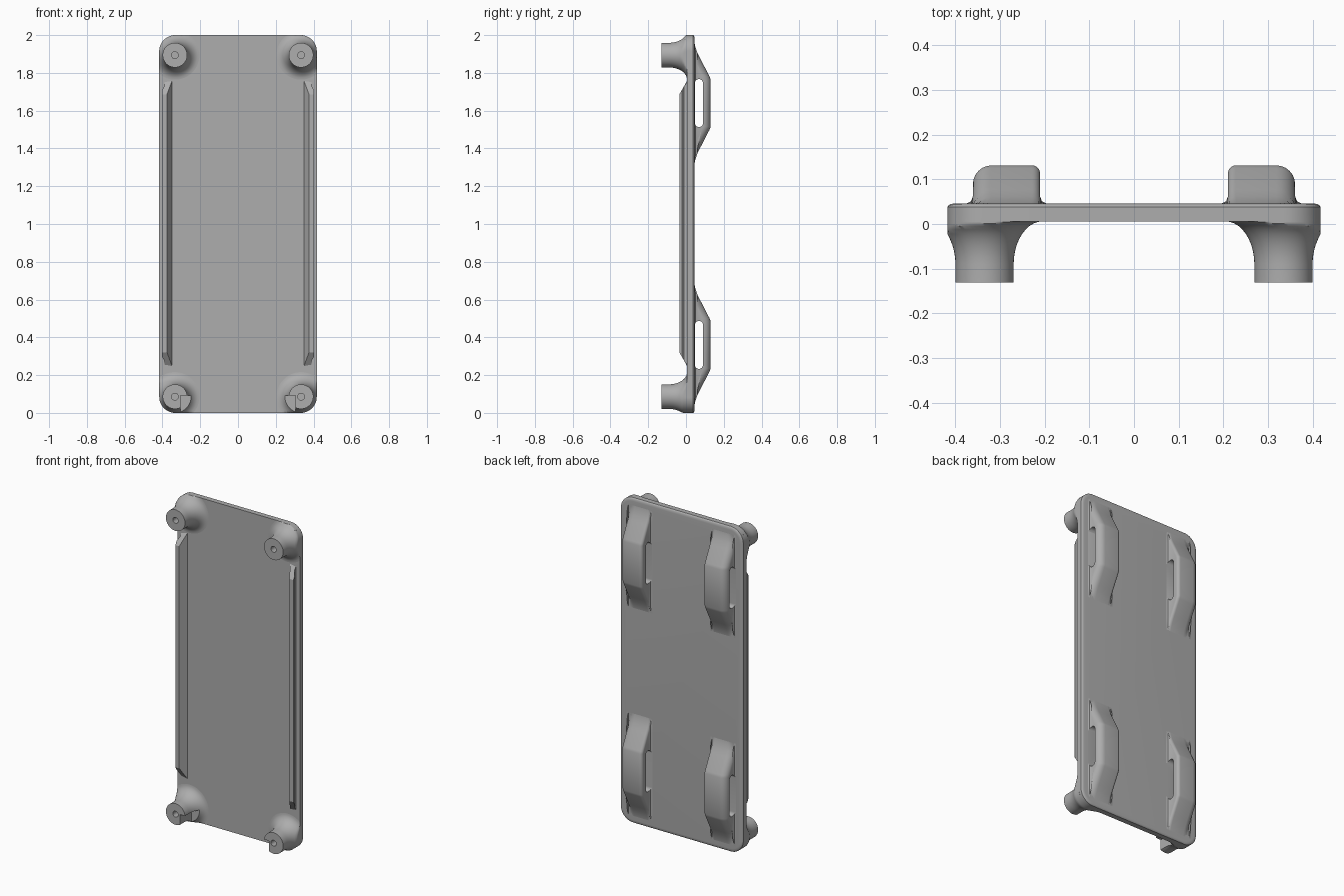
import bpy, bmesh, math
from mathutils import Vector

cube = bpy.data.objects.get("Cube")
if cube:
    bpy.data.objects.remove(cube, do_unlink=True)

HALF_W, HEIGHT, CORNER = 0.417, 2.0, 0.085
FRONT, BACK = 0.006, 0.046

grey = bpy.data.materials.new("plain grey")
grey.use_nodes = True
grey.diffuse_color = (0.42, 0.42, 0.42, 1)
grey.node_tree.nodes["Principled BSDF"].inputs["Base Color"].default_value = (0.42, 0.42, 0.42, 1)


def loft(name, rings, angle=30):
    """Join closed rings of equal length and cap both ends."""
    bm = bmesh.new()
    rows = [[bm.verts.new(p) for p in ring] for ring in rings]
    n = len(rows[0])
    for a, b in zip(rows, rows[1:]):
        for i in range(n):
            j = (i + 1) % n
            bm.faces.new((a[i], a[j], b[j], b[i]))
    bm.faces.new(rows[0])
    bm.faces.new(rows[-1])
    bmesh.ops.remove_doubles(bm, verts=bm.verts, dist=1e-5)
    bmesh.ops.recalc_face_normals(bm, faces=bm.faces)
    mesh = bpy.data.meshes.new(name)
    bm.to_mesh(mesh)
    bm.free()
    mesh.materials.append(grey)
    obj = bpy.data.objects.new(name, mesh)
    bpy.context.collection.objects.link(obj)
    smooth(obj, angle)
    return obj


def smooth(obj, angle):
    bpy.ops.object.select_all(action='DESELECT')
    obj.select_set(True)
    bpy.context.view_layer.objects.active = obj
    bpy.ops.object.shade_smooth_by_angle(angle=math.radians(angle))


def cut(obj, cutter, angle=30):
    cutter.hide_render = True
    mod = obj.modifiers.new("cut", 'BOOLEAN')
    mod.operation, mod.solver, mod.object = 'DIFFERENCE', 'EXACT', cutter
    bpy.context.view_layer.objects.active = obj
    bpy.ops.object.modifier_apply(modifier=mod.name)
    bpy.data.objects.remove(cutter, do_unlink=True)
    smooth(obj, angle)


def rounded_rect(half_x, half_z, r, steps=10):
    """Outline in x and z, centred on the origin."""
    pts = []
    for k, (sx, sz) in enumerate(((1, 1), (-1, 1), (-1, -1), (1, -1))):
        for i in range(steps + 1):
            a = math.pi / 2 * (k + i / steps)
            pts.append((sx * (half_x - r) + r * math.cos(a), sz * (half_z - r) + r * math.sin(a)))
    return pts


def keep_on_plate(x, z):
    """Pull a point back inside the rounded plate outline."""
    core = Vector((max(-HALF_W + CORNER, min(HALF_W - CORNER, x)),
                   max(CORNER, min(HEIGHT - CORNER, z))))
    d = Vector((x, z)) - core
    if d.length > CORNER:
        d *= CORNER / d.length
    return core + d


# Plate, with a softened back rim
layers = ((0, FRONT), (0, 0.038), (0.003, 0.042), (0.009, 0.045), (0.02, BACK))
loft("plate", [[(x, y, z + HEIGHT / 2) for x, z in
                rounded_rect(HALF_W - inset, HEIGHT / 2 - inset, CORNER - inset)]
               for inset, y in layers], 35)


# Flared round posts with a screw hole
def post(name, cx, cz):
    profile = [(0.018, -0.05), (0.018, -0.131), (0.065, -0.131)]
    for i in range(11):
        t = math.pi / 2 * i / 10
        profile.append((0.13 - 0.065 * math.cos(t), -0.09 + 0.096 * math.sin(t)))
    profile.append((0.13, 0.02))
    rings = []
    for r, y in profile:
        ring = []
        for i in range(64):
            a = math.tau * i / 64
            x, z = keep_on_plate(cx + r * math.cos(a), cz + r * math.sin(a))
            ring.append((x, y, z))
        rings.append(ring)
    return loft(name, rings, 40)


# Grooved side rail with slanted ends
def rail(name, s):
    section = [(0.349, 0.012), (0.349, FRONT), (0.376, -0.035), (0.402, -0.035),
               (0.402, -0.022), (0.39, -0.01), (0.39, 0.012)]
    rings = []
    for end in (-1, 1):
        rings.append([(s * x, y, 1.003 + end * (0.755 - 1.75 * max(0, FRONT - y)))
                      for x, y in section])
    return loft(name, rings, 20)


# Strap handle on the back, hollowed by a long slot
def handle(name, s, cz):
    inner, outer, flare = 0.21, 0.36, 0.014
    top = 0.131 - BACK
    r_in, r_out = 0.018, 0.042
    side_arc = [math.pi / 2 * i / 6 for i in range(7)]
    # Each station: distance from the middle, height above the plate
    half = [(0.125, top), (0.14, top - 0.006), (0.235, 0.03), (0.265, 0.015), (0.3, 0.003), (0.315, 0)]
    stations = [(-d, h) for d, h in reversed(half)] + half
    rings = []
    for d, h in stations:
        def at(x, drop):
            return (s * x, BACK + max(0, h - drop), cz + d)
        foot = min(h, 0.016)
        pts = [(s * (inner - flare), BACK - 0.006, cz + d), (s * (inner - flare), BACK, cz + d),
               (s * (inner - flare * 0.3), BACK + foot * 0.3, cz + d),
               (s * inner, BACK + foot, cz + d)]
        pts += [at(inner + r_in * (1 - math.cos(a)), r_in * (1 - math.sin(a))) for a in side_arc]
        pts += [at(outer - r_out * (1 - math.sin(a)), r_out * (1 - math.cos(a))) for a in side_arc]
        pts += [(s * outer, BACK + foot, cz + d),
                (s * (outer + flare * 0.3), BACK + foot * 0.3, cz + d),
                (s * (outer + flare), BACK, cz + d), (s * (outer + flare), BACK - 0.006, cz + d)]
        rings.append(pts)
    obj = loft(name, rings, 28)
    slot = rounded_rect(0.0215, 0.127, 0.0214)
    cut(obj, loft("slot_cutter", [[(s * x, 0.0685 + y, cz + z) for y, z in slot]
                                  for x in (0.15, 0.42)]), 28)
    return obj


for side, s in (("left", 1), ("right", -1)):
    rail(side + "_rail", s)
    post("upper_" + side + "_post", s * 0.334, 1.894)
    lower = post("lower_" + side + "_post", s * 0.334, 0.086)
    # Step cut into the inner lower quarter of the bottom posts
    notch = [(s * x, z) for x, z in ((0.18, -0.05), (0.304, -0.05), (0.304, 0.092), (0.18, 0.092))]
    cut(lower, loft("notch_cutter", [[(x, y, z) for x, z in notch] for y in (-0.2, -0.02)]), 40)
    handle("upper_" + side + "_handle", s, 1.64)
    handle("lower_" + side + "_handle", s, 0.36)
